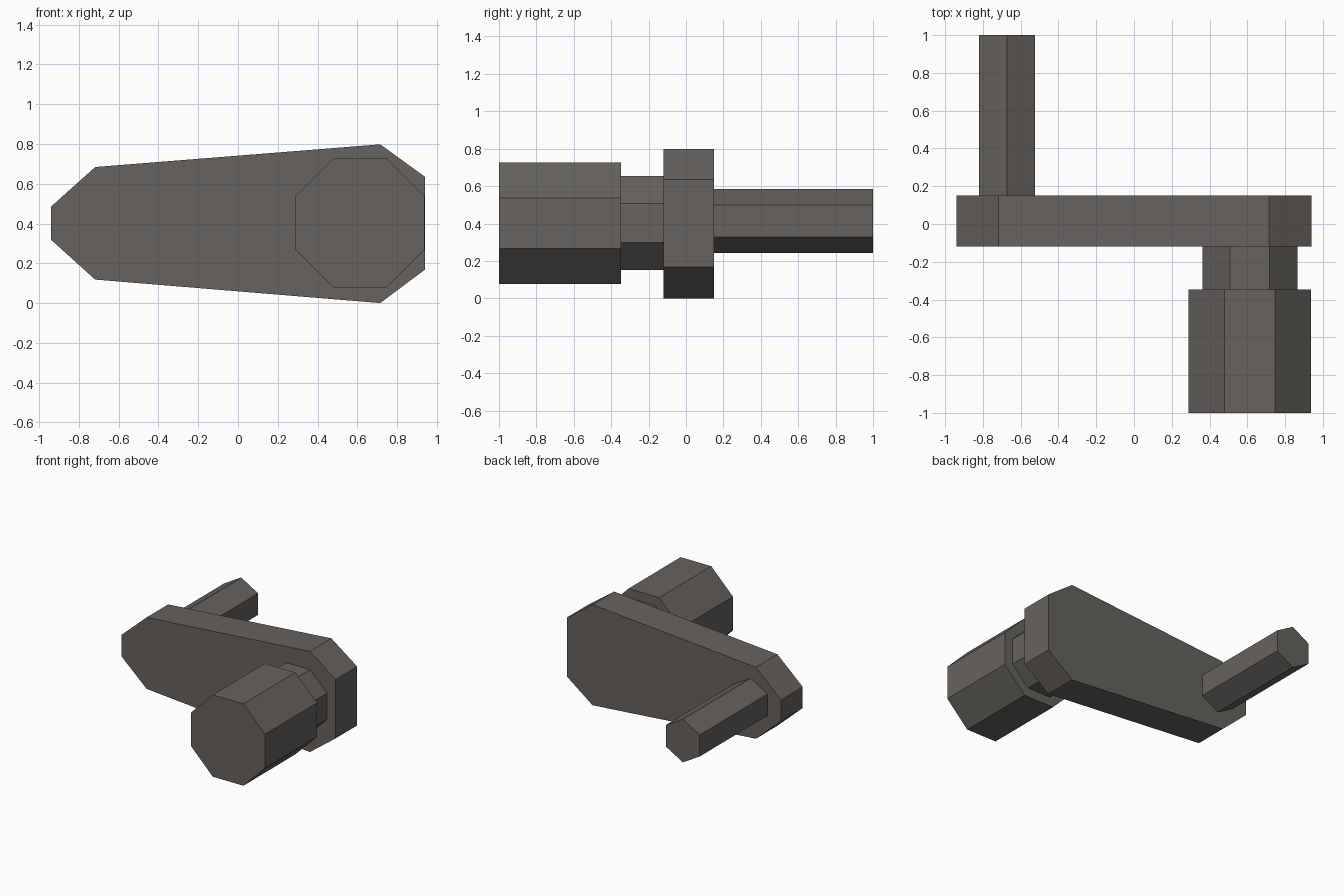
import bpy, bmesh, math

if "Cube" in bpy.data.objects:
    bpy.data.objects.remove(bpy.data.objects["Cube"])

metal = bpy.data.materials.new("dark warm grey")
metal.diffuse_color = (0.133, 0.122, 0.112, 1.0)
metal.use_nodes = True
metal.node_tree.nodes["Principled BSDF"].inputs["Base Color"].default_value = metal.diffuse_color


def prism(name, outline, y0, y1):
    """Extrude an XZ outline from y0 to y1."""
    bm = bmesh.new()
    face = bm.faces.new([bm.verts.new((x, y0, z)) for x, z in outline])
    ext = bmesh.ops.extrude_face_region(bm, geom=[face], use_keep_orig=True)
    verts = [g for g in ext["geom"] if isinstance(g, bmesh.types.BMVert)]
    bmesh.ops.translate(bm, verts=verts, vec=(0, y1 - y0, 0))
    bmesh.ops.recalc_face_normals(bm, faces=bm.faces)
    mesh = bpy.data.meshes.new(name)
    bm.to_mesh(mesh)
    bm.free()
    mesh.materials.append(metal)
    obj = bpy.data.objects.new(name, mesh)
    bpy.context.collection.objects.link(obj)
    return obj


def polygon(cx, cz, radius, sides, start):
    """Regular polygon in XZ, first corner at the start angle."""
    angles = [start + 2 * math.pi * i / sides for i in range(sides)]
    return [(cx + radius * math.cos(a), cz + radius * math.sin(a)) for a in angles]


# tapered crank arm
arm = [(-0.94, 0.318), (-0.718, 0.118), (0.715, 0.0), (0.94, 0.168),
       (0.94, 0.635), (0.715, 0.798), (-0.718, 0.684), (-0.94, 0.485)]
prism("crank_arm", arm, -0.12, 0.15)

# octagonal grip and its thinner neck
prism("grip", polygon(0.613, 0.402, 0.351, 8, math.pi / 8), -1.0, -0.348)
prism("grip_neck", polygon(0.613, 0.402, 0.272, 8, math.pi / 8), -0.348, -0.12)

# hexagonal axle at the back
prism("axle", polygon(-0.672, 0.414, 0.171, 6, math.pi / 2), 0.15, 1.0)
